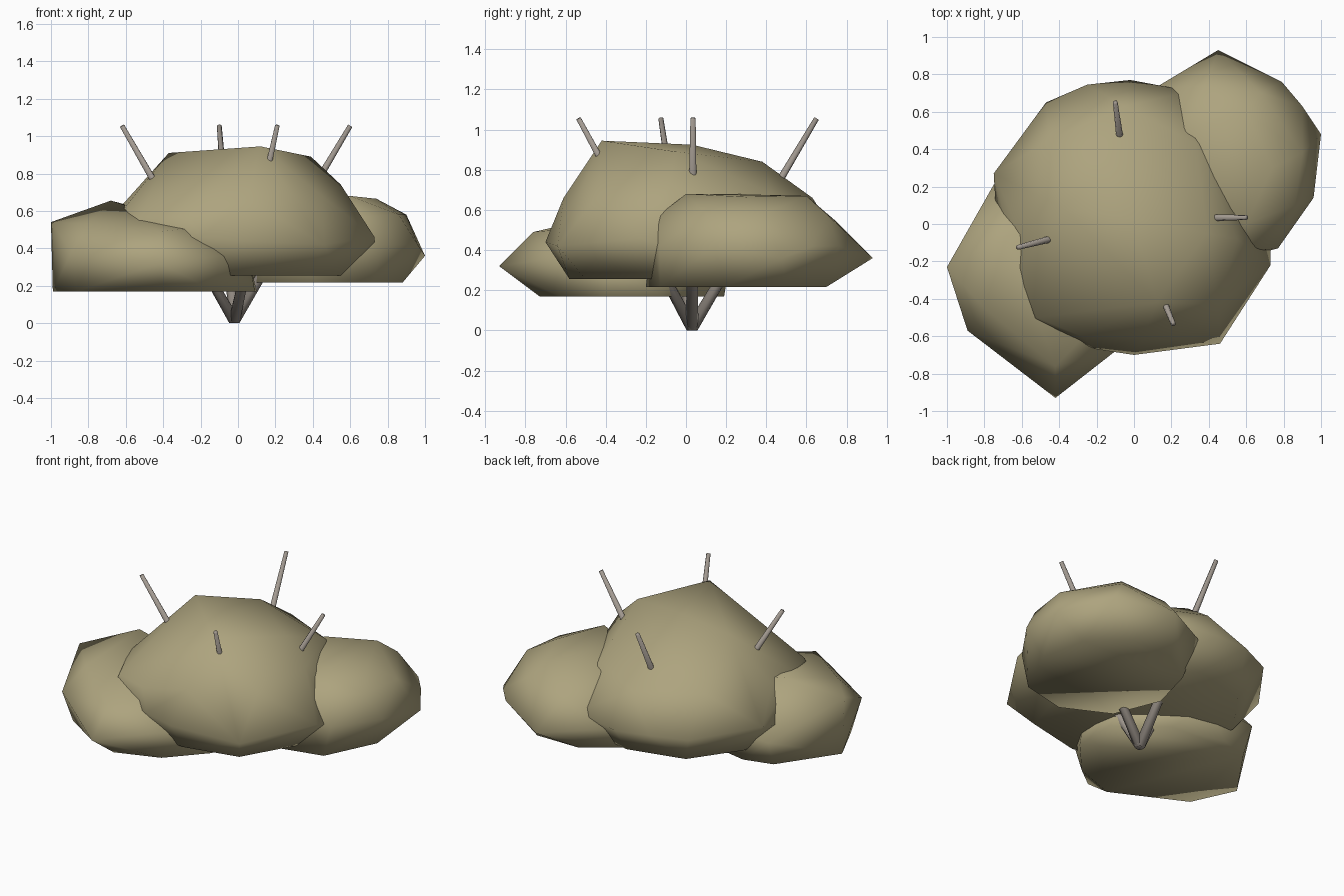
import bpy, bmesh
from mathutils import Vector


def material(name, rgb):
    m = bpy.data.materials.new(name)
    m.diffuse_color = (*rgb, 1)
    return m


LEAF = material("foliage", (0.42, 0.37, 0.21))
WOOD = material("wood", (0.36, 0.32, 0.28))


def finish(name, bm, mat):
    me = bpy.data.meshes.new(name)
    bmesh.ops.recalc_face_normals(bm, faces=bm.faces)
    bm.to_mesh(me)
    bm.free()
    me.materials.append(mat)
    me.polygons.foreach_set("use_smooth", [True] * len(me.polygons))
    ob = bpy.data.objects.new(name, me)
    bpy.context.collection.objects.link(ob)


def clump(name, widest, upper, base, base_z):
    """Faceted leaf mass: hull of a widest ring, crown points and a flat base."""
    bm = bmesh.new()
    for p in widest + upper + [(x, y, base_z) for x, y in base]:
        bm.verts.new(p)
    res = bmesh.ops.convex_hull(bm, input=bm.verts)
    junk = {v for v in res["geom_interior"] + res["geom_unused"]
            if isinstance(v, bmesh.types.BMVert)}
    bmesh.ops.delete(bm, geom=list(junk), context="VERTS")
    finish(name, bm, LEAF)


# Central clump
clump("centre_foliage",
      [(-0.02, 0.77, 0.44), (-0.25, 0.745, 0.46), (-0.47, 0.65, 0.45),
       (-0.75, 0.27, 0.47), (-0.74, 0.10, 0.42), (-0.67, -0.25, 0.45),
       (-0.56, -0.53, 0.45), (-0.20, -0.67, 0.46), (0.0, -0.70, 0.44),
       (0.46, -0.64, 0.42), (0.73, -0.22, 0.46), (0.73, -0.05, 0.40),
       (0.56, 0.40, 0.45), (0.30, 0.71, 0.46)],
      [(-0.63, 0.0, 0.62), (-0.62, -0.25, 0.60), (-0.52, -0.50, 0.57),
       (-0.28, -0.60, 0.58), (-0.45, 0.45, 0.68), (-0.05, 0.63, 0.66),
       (0.33, 0.43, 0.68), (0.55, -0.08, 0.74), (0.45, -0.43, 0.68),
       (0.05, -0.61, 0.66), (-0.37, 0.08, 0.91), (-0.10, 0.38, 0.84),
       (0.39, -0.05, 0.89), (0.12, -0.42, 0.945), (0.0, 0.03, 0.925)],
      [(0.0, 0.62), (-0.37, 0.53), (-0.59, 0.22), (-0.58, -0.15), (-0.43, -0.42),
       (-0.15, -0.56), (0.0, -0.58), (0.36, -0.50), (0.55, -0.17), (0.55, 0.1), (0.3, 0.55)],
      0.255)

# Back right clump
clump("right_foliage",
      [(0.45, 0.93, 0.36), (0.79, 0.76, 0.42), (0.90, 0.63, 0.42),
       (1.0, 0.48, 0.36), (0.96, 0.14, 0.42), (0.77, -0.13, 0.42),
       (0.62, -0.17, 0.46), (0.25, -0.12, 0.42), (0.04, 0.25, 0.42),
       (0.10, 0.72, 0.40)],
      [(0.60, 0.0, 0.68), (0.74, 0.30, 0.665), (0.60, 0.60, 0.67),
       (0.90, 0.38, 0.58), (0.68, 0.70, 0.58), (0.38, 0.74, 0.55),
       (0.28, 0.5, 0.65), (0.4, 0.2, 0.68), (0.86, 0.10, 0.58), (0.64, -0.14, 0.57)],
      [(0.08, 0.55), (0.3, 0.70), (0.6, 0.70), (0.82, 0.5), (0.88, 0.2),
       (0.72, -0.13), (0.42, -0.20), (0.12, -0.05), (0.0, 0.25)],
      0.217)

# Front left clump
clump("left_foliage",
      [(-0.75, 0.21, 0.34), (-1.0, -0.23, 0.54), (-0.94, -0.35, 0.32),
       (-0.89, -0.57, 0.38), (-0.70, -0.64, 0.40), (-0.42, -0.93, 0.32),
       (-0.10, -0.68, 0.36), (0.06, -0.40, 0.34), (0.0, -0.05, 0.34),
       (-0.40, 0.22, 0.36)],
      [(-0.68, -0.06, 0.655), (-0.62, -0.3, 0.59), (-0.80, -0.45, 0.53),
       (-0.42, -0.76, 0.49), (-0.22, -0.55, 0.51), (-0.40, -0.05, 0.58)],
      [(-0.99, -0.22), (-0.86, -0.50), (-0.66, -0.60), (-0.40, -0.73), (-0.12, -0.63),
       (0.09, -0.4), (0.10, -0.12), (-0.2, 0.12), (-0.55, 0.19), (-0.74, 0.14)],
      0.17)

# Tapered stems fanning out from the ground
for i, (x, y) in enumerate([(-0.62, -0.125), (-0.10, 0.65), (0.60, 0.035), (0.21, -0.535)]):
    base, tip = Vector((-0.02, 0.03, 0.01)), Vector((x, y, 1.055))
    bm = bmesh.new()
    d = tip - base
    bmesh.ops.create_cone(bm, cap_ends=True, segments=8, radius1=0.032,
                          radius2=0.013, depth=d.length)
    bmesh.ops.rotate(bm, verts=bm.verts, matrix=d.to_track_quat("Z", "Y").to_matrix())
    bmesh.ops.translate(bm, verts=bm.verts, vec=(base + tip) / 2)
    for v in bm.verts:
        if v.co.z < 0.05:
            v.co.z = max(v.co.z, 0)
    finish(f"stem_{i + 1}", bm, WOOD)
